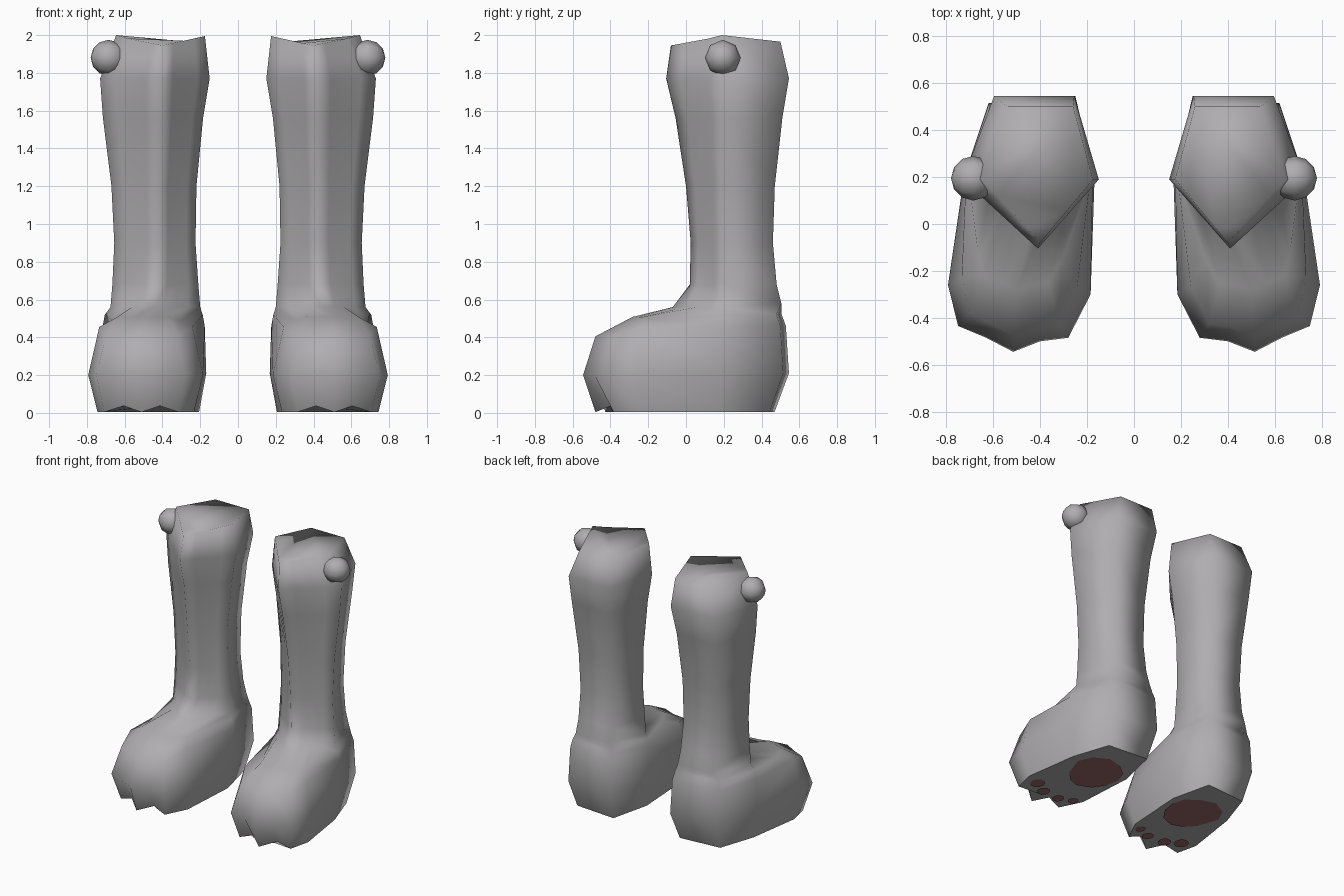
import bpy, bmesh, math
from mathutils import Vector

if "Cube" in bpy.data.objects:
    bpy.data.objects.remove(bpy.data.objects["Cube"])


def material(name, rgb):
    m = bpy.data.materials.new(name)
    m.use_nodes = True
    m.diffuse_color = (*rgb, 1)
    m.node_tree.nodes["Principled BSDF"].inputs["Base Color"].default_value = (*rgb, 1)
    return m


FUR = material("grey fur", (0.43, 0.42, 0.43))
PAD = material("dusky pink pad", (0.31, 0.13, 0.13))

# Widest outline of the foot: toe tip, inner side, heel, outer side
FOOT = [(.515, -.545), (.40, -.50), (.28, -.485), (.185, -.30), (.168, .2),
        (.25, .545), (.62, .515), (.725, .2), (.793, -.26), (.75, -.435), (.63, -.485)]
VALLEYS = (1, 10)
REAR = (4, 5, 6, 7)


def foot_ring(wide, long, rear, z_toe, z_side, z_rear):
    ring = []
    for i, (x, y) in enumerate(FOOT):
        if i in REAR:
            ring.append(Vector((.44 + (x - .44) * rear, y * rear, z_rear)))
        else:
            z = z_side if i in (3, 8) else z_toe
            ring.append(Vector((.485 + (x - .485) * wide, y * long, z)))
    return ring


def shaft_ring(z_front, z_side, z_back, x_front, y_front, x_in, x_out, y_back):
    """Five-cornered section; the two front edges are split to match the foot."""
    w = x_out - x_in
    front = Vector((x_front, y_front, z_front))
    inner, outer = Vector((x_in, .19, z_side)), Vector((x_out, .19, z_side))
    back = [Vector((x_in + w * f, y_back, z_back)) for f in (.18, .77)]
    split = (.25, .5, .75)
    return ([front] + [front.lerp(inner, t) for t in split] + [inner] + back
            + [outer] + [front.lerp(outer, t) for t in reversed(split)])


sole = foot_ring(.84, .88, .86, .004, .004, .004)
for i in VALLEYS:                       # notches between the toes
    sole[i] += Vector((0, .03, .033))

RINGS = [
    sole,
    foot_ring(1, 1, 1, .2, .2, .21),
    foot_ring(.81, .88, .97, .405, .455, .46),
    foot_ring(.58, .52, .93, .508, .49, .52),
    shaft_ring(.56, .56, .58, .45, -.07, .20, .675, .505),
    shaft_ring(.68, .68, .68, .43, .02, .21, .665, .48),
    shaft_ring(.9, .9, .9, .42, .025, .225, .655, .46),
    shaft_ring(1.2, 1.2, 1.2, .42, 0, .22, .67, .47),
    shaft_ring(1.56, 1.56, 1.56, .41, -.055, .185, .715, .51),
    shaft_ring(1.77, 1.77, 1.77, .41, -.105, .15, .73, .545),
    shaft_ring(1.945, 1.995, 1.965, .40, -.08, .175, .645, .5),
]
RINGS[-1][7].z = 2.0


def finish(bm, name, mat):
    me = bpy.data.meshes.new(name)
    bm.to_mesh(me)
    bm.free()
    me.materials.append(mat)
    ob = bpy.data.objects.new(name, me)
    bpy.context.collection.objects.link(ob)
    return ob


def make_leg(side, s):
    bm = bmesh.new()
    rows = [[bm.verts.new((s * p.x, p.y, p.z)) for p in ring] for ring in RINGS]
    n = len(FOOT)
    for a, b in zip(rows, rows[1:]):
        for i in range(n):
            j = (i + 1) % n
            bm.faces.new((a[i], a[j], b[j], b[i]))
    bm.faces.new(rows[-1])
    bottom = bm.faces.new(rows[0])
    bmesh.ops.recalc_face_normals(bm, faces=bm.faces)
    for f in bm.faces:
        f.smooth = f is not bottom
    finish(bm, side + "_leg", FUR)


def make_plate(name, s, points):
    """Flat pad facing down."""
    bm = bmesh.new()
    f = bm.faces.new([bm.verts.new((s * x, y, 0)) for x, y in points])
    f.normal_update()
    if f.normal.z > 0:
        f.normal_flip()
    finish(bm, name, PAD)


def blob(x, y, rx, ry, count=10):
    steps = [math.tau * k / count for k in range(count)]
    return [(x + rx * math.cos(a), y + ry * math.sin(a)) for a in steps]


HEEL_PAD = [(.27, .21), (.36, .28), (.47, .31), (.58, .25), (.625, .15),
            (.57, -.01), (.5, -.08), (.42, -.11), (.32, -.07), (.26, .02), (.245, .12)]
TOES = [(.64, -.26, .05), (.54, -.32, .045), (.40, -.33, .04), (.30, -.29, .035)]

for side, s in (("left", 1), ("right", -1)):
    make_leg(side, s)
    make_plate(side + "_heel_pad", s, HEEL_PAD)
    for k, (x, y, r) in enumerate(TOES):
        make_plate(f"{side}_toe_pad_{k + 1}", s, blob(x, y, r, r * 1.1))
    # Round knob on the outer side of the rim
    bpy.ops.mesh.primitive_uv_sphere_add(segments=8, ring_count=6, radius=.095,
                                         location=(s * .685, .195, 1.88),
                                         rotation=(0, math.pi / 2, 0))
    knob = bpy.context.object
    knob.name = side + "_knob"
    knob.data.materials.append(FUR)
    bpy.ops.object.shade_smooth()
